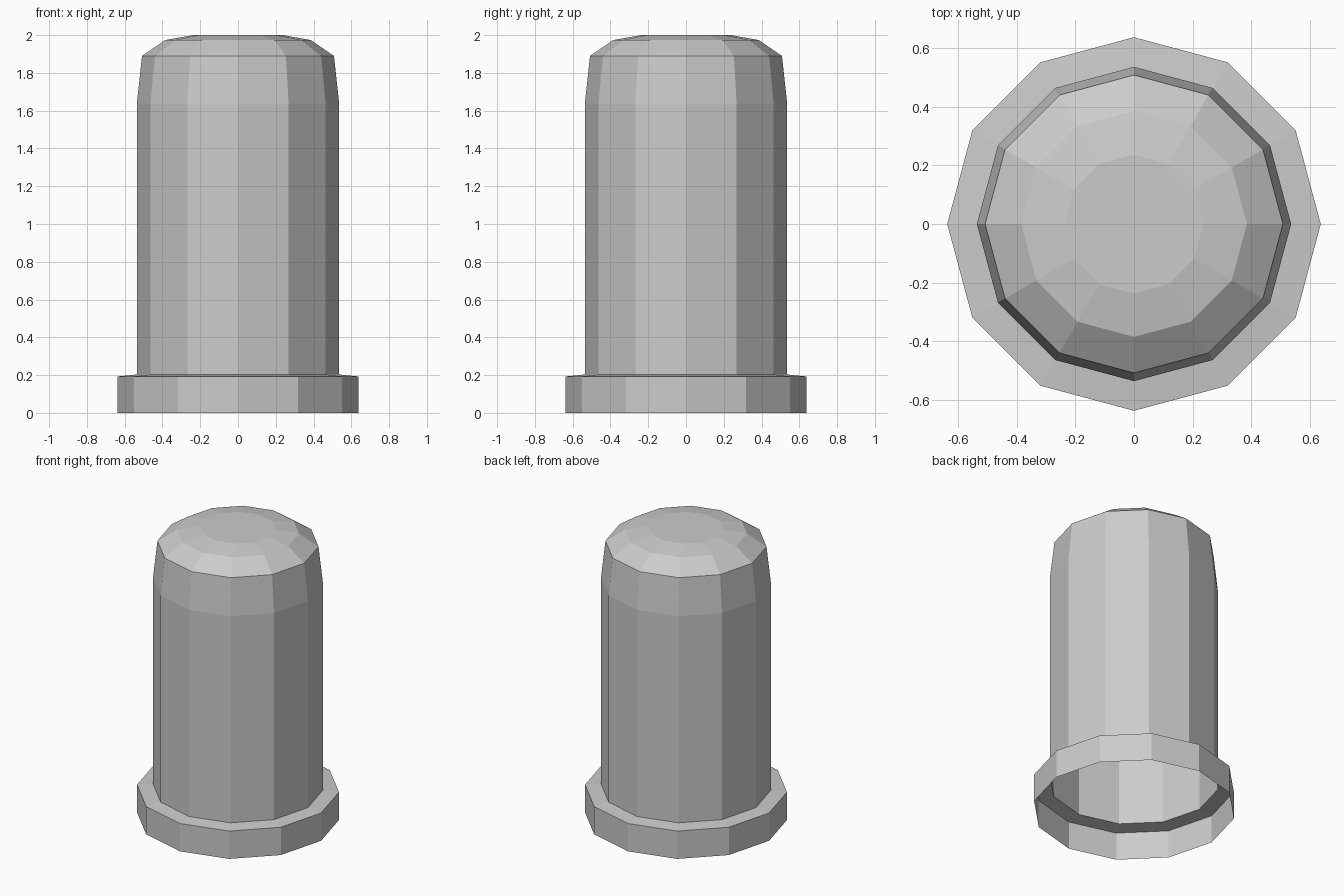
import bpy
import bmesh
from math import cos, sin, tau

SIDES = 12

cube = bpy.data.objects.get("Cube")
if cube:
    bpy.data.objects.remove(cube, do_unlink=True)

# One plain grey for the whole model
grey = bpy.data.materials.new("plain_grey")
grey.use_nodes = True
grey.diffuse_color = (0.6, 0.6, 0.6, 1)
grey.node_tree.nodes["Principled BSDF"].inputs["Base Color"].default_value = (0.6, 0.6, 0.6, 1)


def lathe(name, profile, capped=False):
    """Turn a bottom-to-top (radius, height) profile into a flat-sided open shell."""
    bm = bmesh.new()
    rings = [[bm.verts.new((r * cos(tau * i / SIDES), r * sin(tau * i / SIDES), z))
              for i in range(SIDES)] for r, z in profile]
    for low, high in zip(rings, rings[1:]):
        for i in range(SIDES):
            j = (i + 1) % SIDES
            bm.faces.new((low[i], low[j], high[j], high[i]))
    if capped:
        bm.faces.new(rings[-1])
    mesh = bpy.data.meshes.new(name)
    bm.to_mesh(mesh)
    bm.free()
    mesh.materials.append(grey)
    obj = bpy.data.objects.new(name, mesh)
    bpy.context.collection.objects.link(obj)
    return obj


# Hollow base flange: thin outer wall and slightly sloped shoulder, open below
lathe("base_flange", [(0.637, 0), (0.637, 0.193), (0.536, 0.203)])

# Hollow barrel: straight wall, slight taper, then a shallow domed cap
lathe("domed_barrel", [(0.536, 0.203), (0.536, 1.635), (0.508, 1.89),
                       (0.385, 1.974), (0.237, 2.0)], capped=True)
